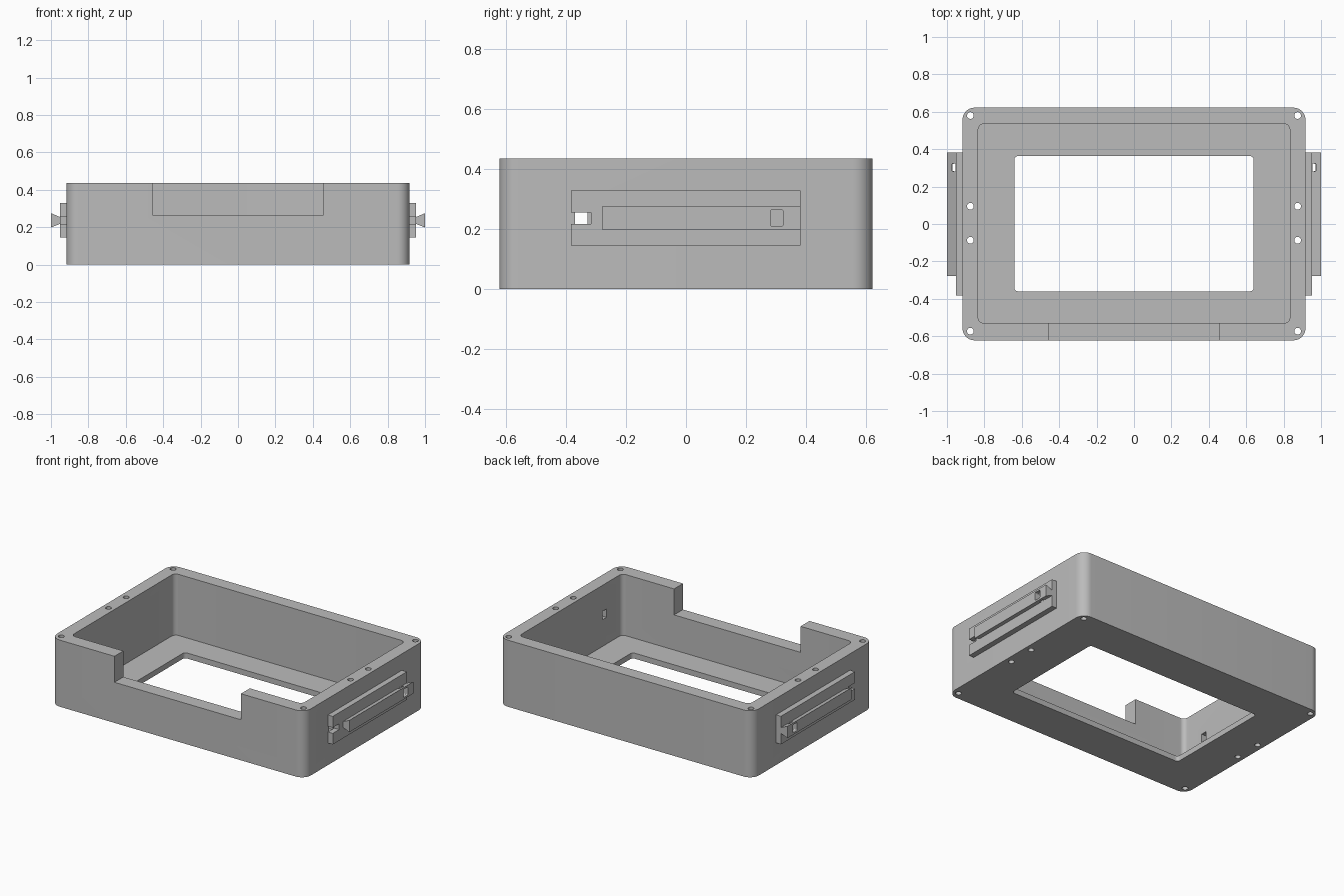
import bpy, bmesh, math

if "Cube" in bpy.data.objects:
    bpy.data.objects.remove(bpy.data.objects["Cube"])

grey = bpy.data.materials.new("plain grey")
grey.diffuse_color = (0.5, 0.5, 0.5, 1)
grey.use_nodes = True
grey.node_tree.nodes["Principled BSDF"].inputs["Base Color"].default_value = grey.diffuse_color


def rounded_rect(u0, u1, v0, v1, r=0.0, seg=12):
    """Outline of a rectangle, corners rounded when r > 0."""
    if r == 0:
        return [(u0, v0), (u1, v0), (u1, v1), (u0, v1)]
    centres = [(u1 - r, v1 - r), (u0 + r, v1 - r), (u0 + r, v0 + r), (u1 - r, v0 + r)]
    return [(cu + r * math.cos(math.pi / 2 * (q + i / seg)),
             cv + r * math.sin(math.pi / 2 * (q + i / seg)))
            for q, (cu, cv) in enumerate(centres) for i in range(seg + 1)]


def circle(u, v, r, n=24):
    return [(u + r * math.cos(2 * math.pi * i / n), v + r * math.sin(2 * math.pi * i / n))
            for i in range(n)]


def prism(name, outline, axis, lo, hi):
    """Extrude a 2D outline along an axis from lo to hi."""
    place = {"x": lambda u, v, w: (w, u, v),
             "y": lambda u, v, w: (u, w, v),
             "z": lambda u, v, w: (u, v, w)}[axis]
    bm = bmesh.new()
    a = [bm.verts.new(place(u, v, lo)) for u, v in outline]
    b = [bm.verts.new(place(u, v, hi)) for u, v in outline]
    bm.faces.new(a)
    bm.faces.new(b)
    n = len(a)
    for i in range(n):
        j = (i + 1) % n
        bm.faces.new((a[i], a[j], b[j], b[i]))
    bmesh.ops.recalc_face_normals(bm, faces=bm.faces)
    me = bpy.data.meshes.new(name)
    bm.to_mesh(me)
    bm.free()
    me.materials.append(grey)
    ob = bpy.data.objects.new(name, me)
    bpy.context.collection.objects.link(ob)
    return ob


def activate(ob):
    bpy.ops.object.select_all(action="DESELECT")
    ob.select_set(True)
    bpy.context.view_layer.objects.active = ob


def cut(ob, cutter):
    """Subtract the cutter from the object and discard it."""
    cutter.hide_render = True
    activate(ob)
    mod = ob.modifiers.new("cut", "BOOLEAN")
    mod.operation = "DIFFERENCE"
    mod.solver = "EXACT"
    mod.object = cutter
    bpy.ops.object.modifier_apply(modifier=mod.name)
    bpy.data.objects.remove(cutter)


def mirror_x(ob):
    activate(ob)
    mod = ob.modifiers.new("mirror", "MIRROR")
    mod.use_mirror_merge = False
    bpy.ops.object.modifier_apply(modifier=mod.name)


# Open tray: outer shell, cavity and window in the floor
H = 0.435
tray = prism("tray", rounded_rect(-0.917, 0.917, -0.622, 0.622, 0.065), "z", 0, H)
cut(tray, prism("cavity", rounded_rect(-0.833, 0.833, -0.53, 0.535, 0.03), "z", 0.036, 0.6))
cut(tray, prism("window", rounded_rect(-0.64, 0.64, -0.36, 0.363, 0.02), "z", -0.1, 0.2))

# Cable notch in the front wall
cut(tray, prism("notch", rounded_rect(-0.457, 0.457, 0.265, 0.6), "y", -0.8, -0.45))

# Screw holes and the small hole through each side wall
for s in (-1, 1):
    for y in (0.58, 0.095, -0.087, -0.573):
        cut(tray, prism("screw_hole", circle(s * 0.875, y, 0.018), "z", -0.1, 0.6))
    lo, hi = sorted((s * 0.8, s * 0.95))
    cut(tray, prism("wall_hole", rounded_rect(-0.37, -0.328, 0.21, 0.265), "x", lo, hi))
activate(tray)
bpy.ops.object.shade_smooth_by_angle(angle=math.radians(30))

# Side mounting plates with an open-ended slot at the front
plate = prism("side_plate", rounded_rect(-0.383, 0.381, 0.145, 0.328), "x", 0.917, 0.953)
cut(plate, prism("slot", rounded_rect(-0.45, -0.317, 0.217, 0.255), "x", 0.85, 1.1))
mirror_x(plate)

# Dovetail rails with a square latch pocket near the back
rail = prism("dovetail_rail", [(0.953, 0.217), (1.0, 0.198), (1.0, 0.275), (0.953, 0.255)],
             "y", -0.279, 0.381)
cut(rail, prism("pocket", rounded_rect(0.281, 0.324, 0.21, 0.264, 0.006, 4), "x", 0.955, 1.1))
mirror_x(rail)
